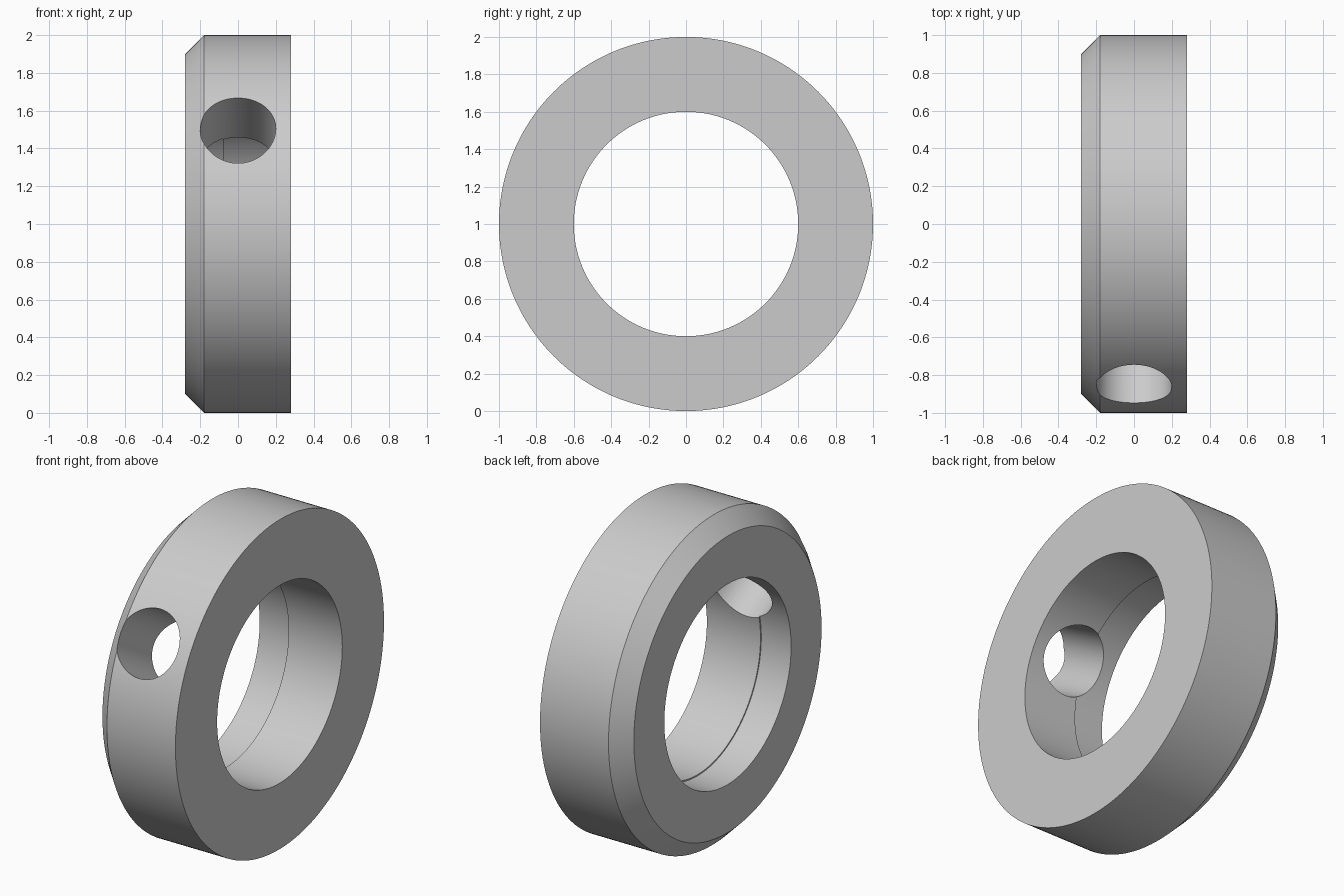
import bpy, bmesh, math
from mathutils import Matrix, Vector

cube = bpy.data.objects.get("Cube")
if cube:
    bpy.data.objects.remove(cube, do_unlink=True)

SEGMENTS = 192
HALF_WIDTH = 0.28
CENTRE = Vector((0, 0, 1))

grey = bpy.data.materials.new("plain_grey")
grey.use_nodes = True
grey.diffuse_color = (0.6, 0.6, 0.6, 1)
grey.node_tree.nodes["Principled BSDF"].inputs["Base Color"].default_value = grey.diffuse_color


def add_object(name, bm):
    bmesh.ops.recalc_face_normals(bm, faces=bm.faces)
    mesh = bpy.data.meshes.new(name)
    bm.to_mesh(mesh)
    bm.free()
    mesh.materials.append(grey)
    obj = bpy.data.objects.new(name, mesh)
    bpy.context.collection.objects.link(obj)
    return obj


# Collar: (x, radius) section with one chamfered rim and a shallow bore step
section = [(-HALF_WIDTH, 0.9), (-0.18, 1.0), (HALF_WIDTH, 1.0),
           (HALF_WIDTH, 0.6), (-0.08, 0.6), (-0.08, 0.608), (-HALF_WIDTH, 0.608)]
bm = bmesh.new()
verts = [bm.verts.new(CENTRE + Vector((x, 0, r))) for x, r in section]
edges = [bm.edges.new((a, b)) for a, b in zip(verts, verts[1:] + verts[:1])]
bmesh.ops.spin(bm, geom=verts + edges, cent=CENTRE, axis=(1, 0, 0),
               angle=math.tau, steps=SEGMENTS, use_merge=True)
bmesh.ops.remove_doubles(bm, verts=bm.verts, dist=0.0001)
collar = add_object("collar", bm)

# Radial screw hole through the upper front wall
tilt = math.radians(30.3)
direction = Vector((0, -math.cos(tilt), math.sin(tilt)))
bm = bmesh.new()
bmesh.ops.create_cone(bm, cap_ends=True, segments=96, radius1=0.2, radius2=0.2, depth=1.0,
                      matrix=Matrix.Translation(CENTRE + direction * 0.8)
                      @ direction.to_track_quat("Z", "Y").to_matrix().to_4x4())
cutter = add_object("hole_cutter", bm)
cutter.hide_render = True
cutter.hide_viewport = True

cut = collar.modifiers.new("screw_hole", "BOOLEAN")
cut.operation = "DIFFERENCE"
cut.solver = "EXACT"
cut.object = cutter

bpy.ops.object.select_all(action="DESELECT")
collar.select_set(True)
bpy.context.view_layer.objects.active = collar
bpy.ops.object.modifier_apply(modifier=cut.name)
bpy.data.objects.remove(cutter, do_unlink=True)
bpy.ops.object.shade_smooth_by_angle(angle=math.radians(25))
